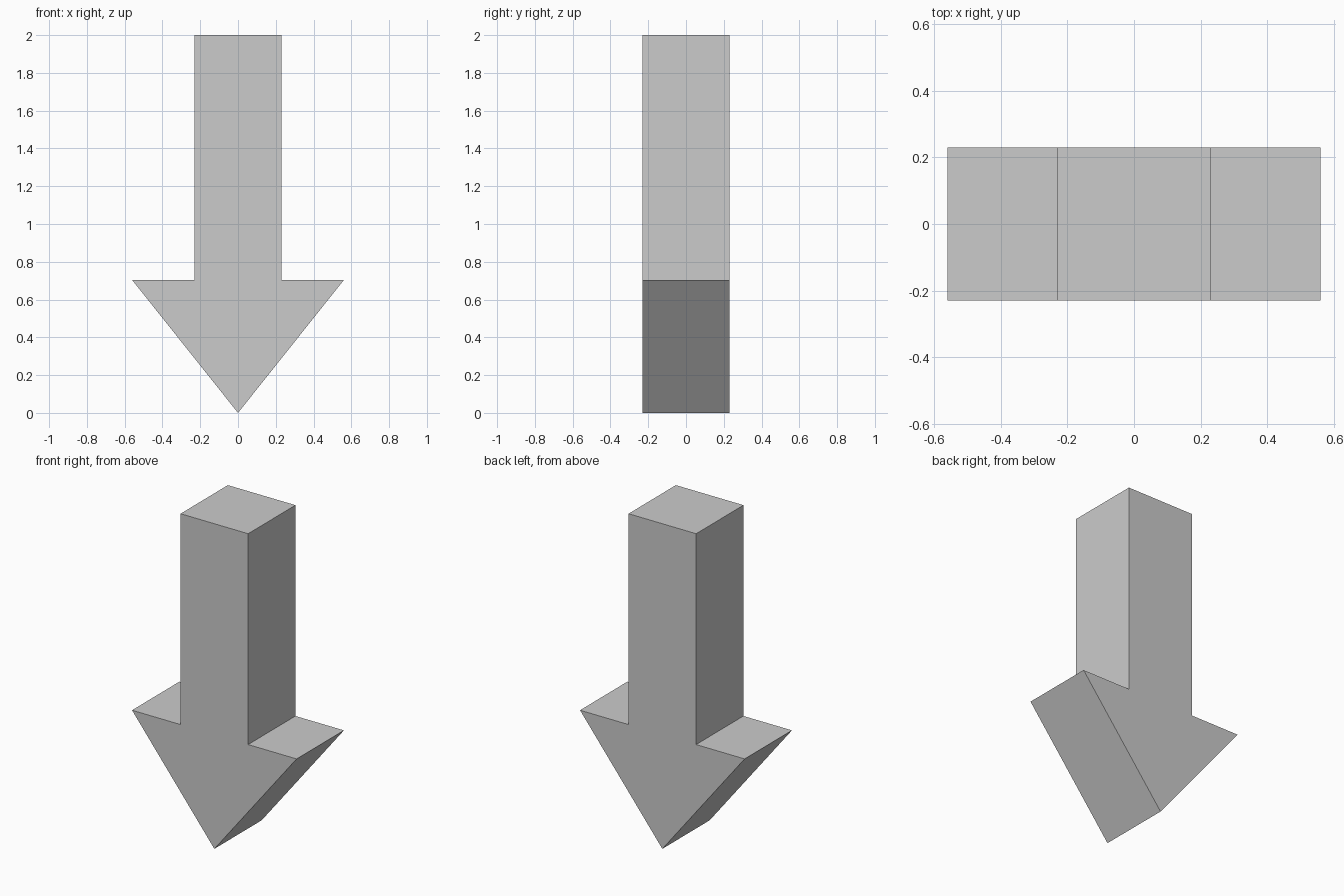
import bpy, bmesh
from mathutils import Vector

if "Cube" in bpy.data.objects:
    bpy.data.objects.remove(bpy.data.objects["Cube"])

DEPTH = 0.46

# Right half of the arrow outline, from tip to top of the shaft
half = [(0.56, 0.703), (0.23, 0.703), (0.23, 2.0)]
outline = [(0.0, 0.0)] + half + [(-x, z) for x, z in reversed(half)]

# Arrow: front outline extruded towards the back
bm = bmesh.new()
front = bm.faces.new([bm.verts.new((x, -DEPTH / 2, z)) for x, z in outline])
result = bmesh.ops.extrude_face_region(bm, geom=[front], use_keep_orig=True)
back = [v for v in result["geom"] if isinstance(v, bmesh.types.BMVert)]
bmesh.ops.translate(bm, verts=back, vec=Vector((0, DEPTH, 0)))
bmesh.ops.recalc_face_normals(bm, faces=bm.faces)

mesh = bpy.data.meshes.new("down_arrow")
bm.to_mesh(mesh)
bm.free()
arrow = bpy.data.objects.new("down_arrow", mesh)
bpy.context.collection.objects.link(arrow)
